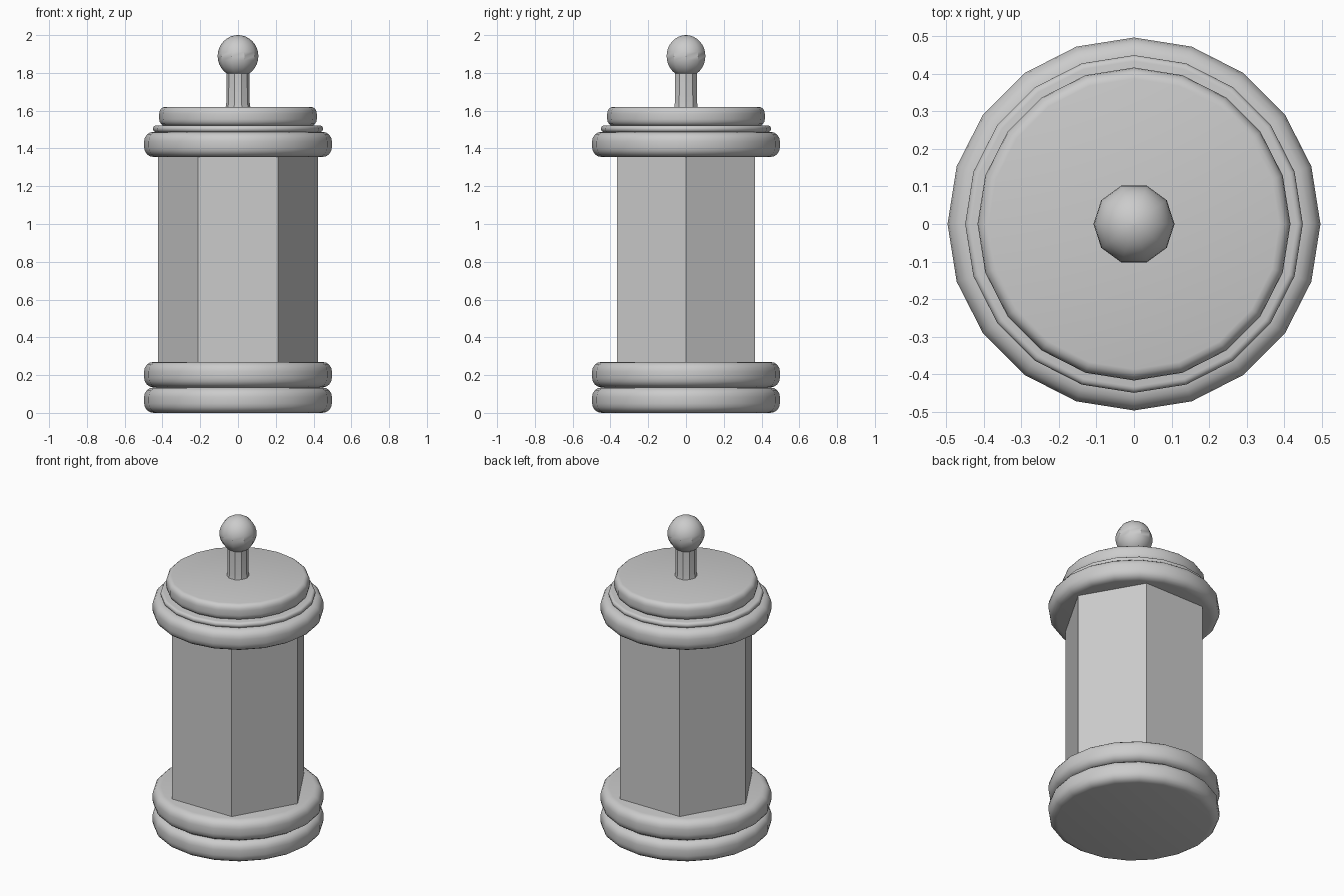
import bpy, bmesh
from math import cos, sin, pi, radians

if "Cube" in bpy.data.objects:
    bpy.data.objects.remove(bpy.data.objects["Cube"])


def lathe(name, profile, sides):
    """Spin (radius, z) points around z and close both ends."""
    bm = bmesh.new()
    rings = [[bm.verts.new((r * cos(2 * pi * i / sides), r * sin(2 * pi * i / sides), z))
              for i in range(sides)] for r, z in profile]
    for a, b in zip(rings, rings[1:]):
        for i in range(sides):
            j = (i + 1) % sides
            bm.faces.new((a[i], a[j], b[j], b[i]))
    bm.faces.new(rings[0][::-1])
    bm.faces.new(rings[-1])
    mesh = bpy.data.meshes.new(name)
    bm.to_mesh(mesh)
    bm.free()
    ob = bpy.data.objects.new(name, mesh)
    bpy.context.collection.objects.link(ob)
    bpy.context.view_layer.objects.active = ob
    ob.select_set(True)
    bpy.ops.object.shade_smooth_by_angle(angle=radians(35))
    ob.select_set(False)
    return ob


def rounded_disc(name, radius, z0, z1, bevel_r, bevel_z, steps=4):
    """20-sided disc with rounded upper and lower rims."""
    arc = [(radius - bevel_r * (1 - sin(pi / 2 * k / steps)),
            bevel_z * (1 - cos(pi / 2 * k / steps))) for k in range(steps + 1)]
    profile = [(r, z0 + h) for r, h in arc] + [(r, z1 - h) for r, h in reversed(arc)]
    return lathe(name, profile, 20)


# Stacked base rings
rounded_disc("base_ring_lower", 0.497, 0.0, 0.135, 0.05, 0.05)
rounded_disc("base_ring_upper", 0.497, 0.135, 0.27, 0.05, 0.05)

# Hexagonal body
lathe("hex_body", [(0.423, 0.265), (0.423, 1.36)], 6)

# Cap ring, thin gasket and lid
rounded_disc("cap_ring", 0.497, 1.355, 1.488, 0.05, 0.05)
rounded_disc("gasket", 0.45, 1.487, 1.521, 0.016, 0.0155)
rounded_disc("lid", 0.417, 1.52, 1.62, 0.03, 0.035)

# Stem and ball handle
lathe("stem", [(0.066, 1.615), (0.061, 1.65), (0.06, 1.80)], 10)
lathe("handle_ball", [(max(0.108 * sin(pi * k / 16), 0.002), 1.889 - 0.111 * cos(pi * k / 16))
                      for k in range(17)], 10).data.shade_smooth()
